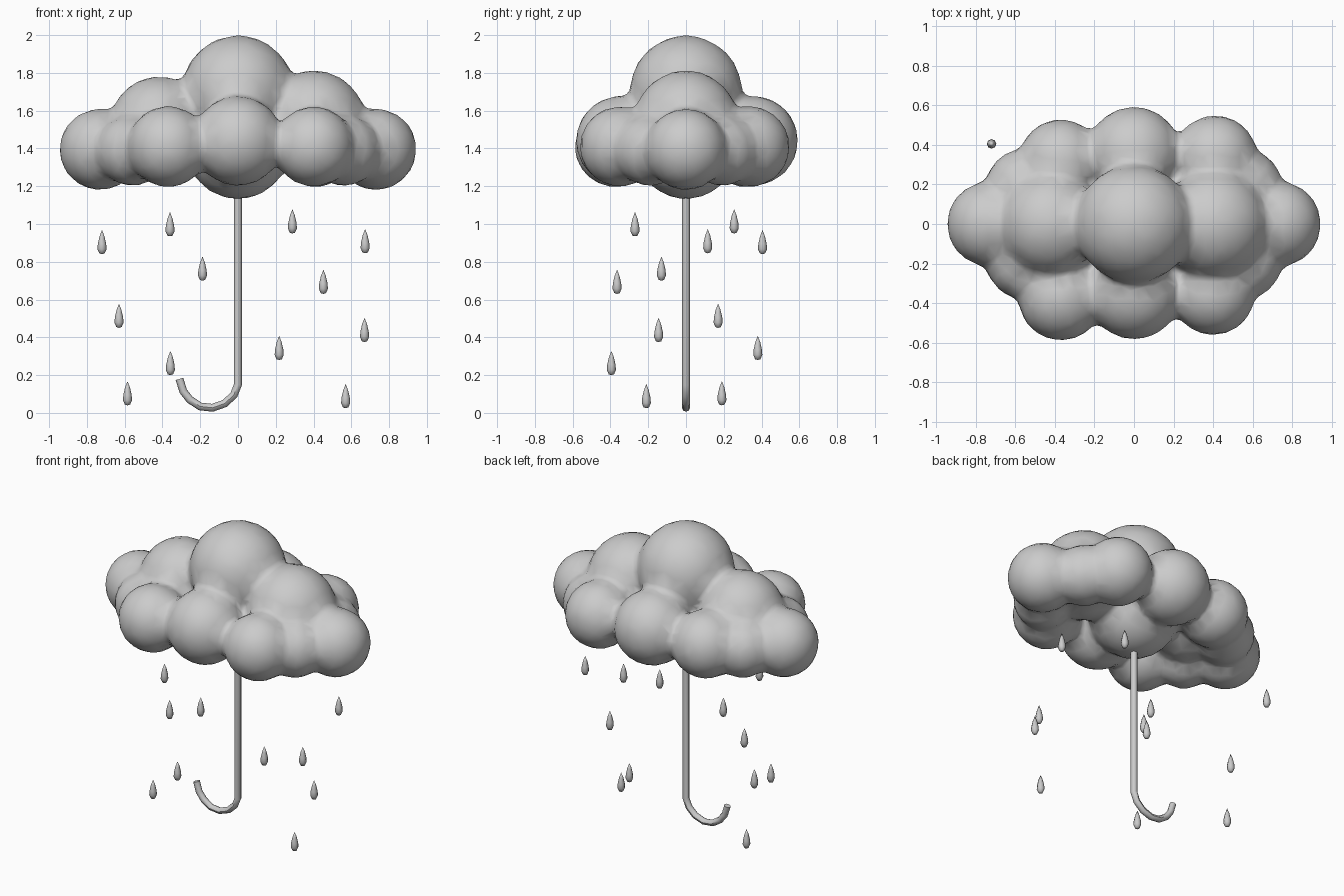
import bpy, bmesh
from math import cos, sin, pi
from mathutils import Matrix, Vector

if "Cube" in bpy.data.objects:
    bpy.data.objects.remove(bpy.data.objects["Cube"])


def make_object(name, bm, smooth=True):
    mesh = bpy.data.meshes.new(name)
    bm.to_mesh(mesh)
    bm.free()
    for p in mesh.polygons:
        p.use_smooth = smooth
    ob = bpy.data.objects.new(name, mesh)
    bpy.context.collection.objects.link(ob)
    return ob


def shade(ob, angle):
    bpy.ops.object.select_all(action='DESELECT')
    ob.select_set(True)
    bpy.context.view_layer.objects.active = ob
    bpy.ops.object.shade_smooth_by_angle(angle=angle)


# Cloud: overlapping puffs (x, y, z, radius) fused into one soft skin
puffs = [
    (0, 0, 1.70, .30), (0, 0, 1.41, .28),                  # crown and belly
    (-.73, 0, 1.395, .217), (.73, 0, 1.395, .217),         # ends
    (-.42, 0, 1.52, .262), (.40, 0, 1.535, .28),           # shoulders
    (-.37, -.375, 1.41, .216), (0, -.345, 1.44, .24), (.40, -.35, 1.41, .214),
    (-.37, .315, 1.41, .216), (0, .355, 1.44, .24), (.41, .335, 1.41, .216),
]
for sx in (-1, 1):
    for sy in (-1, 1):
        puffs.append((sx * .56, sy * .19, 1.39, .19))      # corner fillers
bm = bmesh.new()
for x, y, z, r in puffs:
    bmesh.ops.create_icosphere(bm, subdivisions=3, radius=r,
                               matrix=Matrix.Translation((x, y, z)))
cloud = make_object("cloud", bm)
rm = cloud.modifiers.new("fuse", 'REMESH')
rm.mode = 'VOXEL'
rm.voxel_size = .025
rm.use_smooth_shade = True
sm = cloud.modifiers.new("soften", 'SMOOTH')
sm.factor = .5
sm.iterations = 5
dc = cloud.modifiers.new("simplify", 'DECIMATE')
dc.ratio = .2

# Umbrella handle: eight-sided tube swept along a hooked path
path = [(0, 1.4), (0, .15), (-.022, .095), (-.07, .05), (-.135, .027),
        (-.20, .034), (-.255, .07), (-.29, .115), (-.31, .18)]
bm = bmesh.new()
rings = []
for i, (x, z) in enumerate(path):
    a = Vector(path[max(i - 1, 0)])
    b = Vector(path[i])
    c = Vector(path[min(i + 1, len(path) - 1)])
    t = ((b - a).normalized() + (c - b).normalized()).normalized()
    n = Vector((-t.y, t.x)) * .021
    rings.append([bm.verts.new((x + n.x * cos(k * pi / 4), .021 * sin(k * pi / 4),
                                z + n.y * cos(k * pi / 4))) for k in range(8)])
for r0, r1 in zip(rings, rings[1:]):
    for k in range(8):
        bm.faces.new((r0[k], r0[(k + 1) % 8], r1[(k + 1) % 8], r1[k]))
bm.faces.new(rings[0])
bm.faces.new(rings[-1])
bmesh.ops.recalc_face_normals(bm, faces=bm.faces)
shade(make_object("umbrella_handle", bm), .8)

# Raindrops: small lathed teardrops (x, y, bottom z)
drops = [(-.72, .405, .84), (-.36, -.27, .935), (.288, .255, .95), (.673, .115, .845),
         (-.188, -.13, .70), (.452, -.365, .63), (-.63, .17, .45), (.218, .38, .28),
         (.67, -.145, .375), (-.358, -.395, .20), (-.585, .19, .04), (.57, -.21, .025)]
profile = [(.014, .004), (.024, .027), (.022, .055), (.013, .095)]
for i, (x, y, z) in enumerate(drops):
    bm = bmesh.new()
    low = bm.verts.new((x, y, z))
    tip = bm.verts.new((x, y, z + .128))
    rows = [[bm.verts.new((x + r * cos(k * pi / 4), y + r * sin(k * pi / 4), z + h))
             for k in range(8)] for r, h in profile]
    for k in range(8):
        j = (k + 1) % 8
        bm.faces.new((low, rows[0][j], rows[0][k]))
        bm.faces.new((tip, rows[-1][k], rows[-1][j]))
        for a, b in zip(rows, rows[1:]):
            bm.faces.new((a[k], a[j], b[j], b[k]))
    make_object("raindrop_%02d" % (i + 1), bm)
